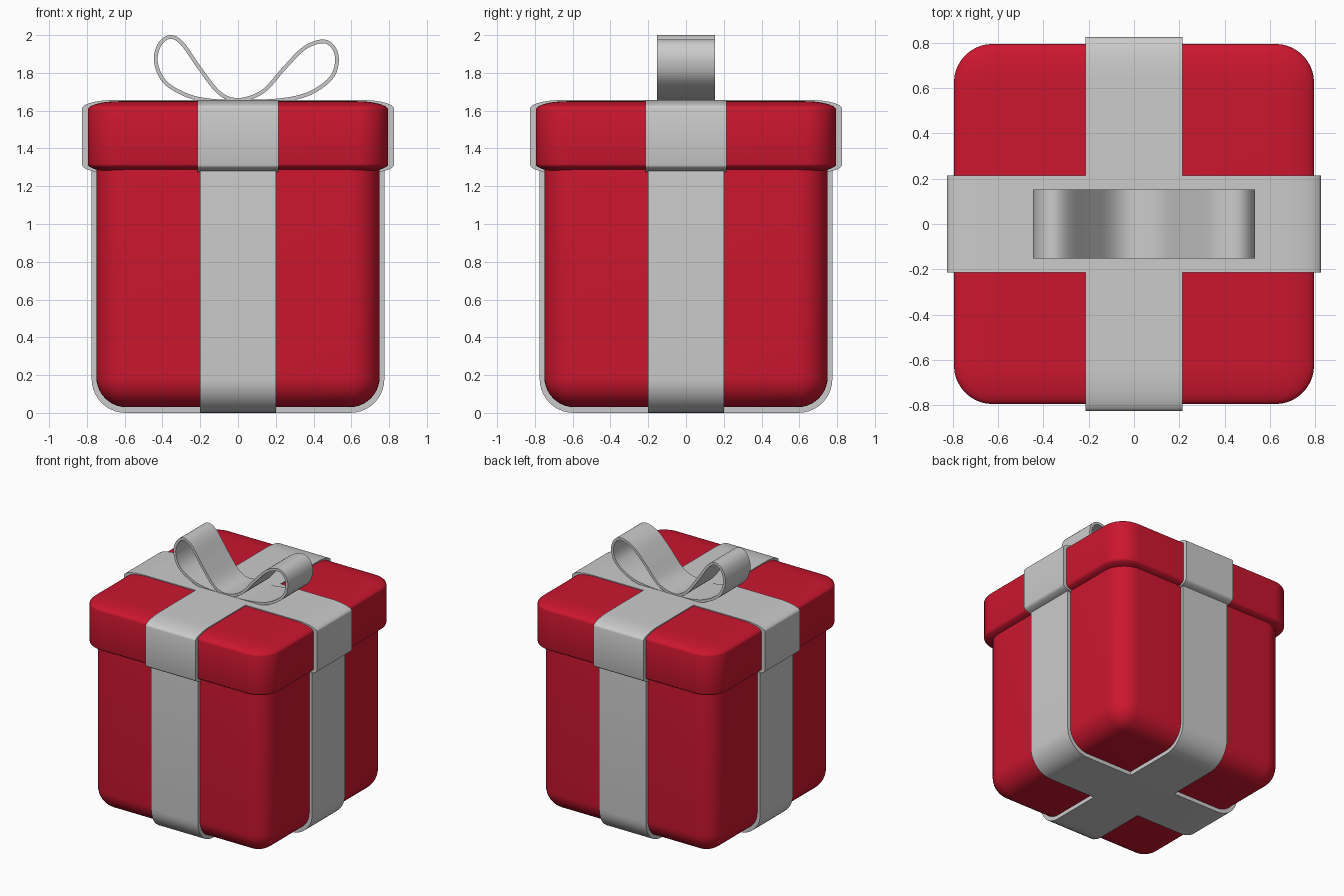
import bpy, bmesh
from mathutils import Vector

if "Cube" in bpy.data.objects:
    bpy.data.objects.remove(bpy.data.objects["Cube"])

red = bpy.data.materials.new("red_paper")
red.diffuse_color = (0.60, 0.008, 0.028, 1)
red.use_nodes = True
red.node_tree.nodes["Principled BSDF"].inputs["Base Color"].default_value = red.diffuse_color


def finish(name, bm, mat=None):
    bmesh.ops.recalc_face_normals(bm, faces=bm.faces)
    me = bpy.data.meshes.new(name)
    bm.to_mesh(me)
    bm.free()
    ob = bpy.data.objects.new(name, me)
    bpy.context.collection.objects.link(ob)
    if mat:
        me.materials.append(mat)
    bpy.ops.object.select_all(action='DESELECT')
    ob.select_set(True)
    bpy.context.view_layer.objects.active = ob
    bpy.ops.object.shade_smooth_by_angle(angle=0.7)
    return ob


def rounded_box(name, hx, hy, z0, z1, r, rz, axis=None, mat=None):
    """Box with corner radius r in plan and rz in height.
    With axis given, only edges along that axis are rounded."""
    k = r / rz
    bm = bmesh.new()
    bmesh.ops.create_cube(bm, size=2)
    bmesh.ops.scale(bm, vec=(hx, hy, (z1 - z0) / 2 * k), verts=bm.verts)
    edges = [e for e in bm.edges if axis is None or
             abs((e.verts[0].co - e.verts[1].co).normalized()[axis]) > 0.9]
    bmesh.ops.bevel(bm, geom=edges, offset=r, offset_type='OFFSET',
                    segments=10, profile=0.5, affect='EDGES')
    bmesh.ops.scale(bm, vec=(1, 1, 1 / k), verts=bm.verts)
    bmesh.ops.translate(bm, vec=(0, 0, (z0 + z1) / 2), verts=bm.verts)
    return finish(name, bm, mat)


# box and lid
rounded_box("box_body", 0.75, 0.75, 0.03, 1.5, 0.16, 0.16, mat=red)
rounded_box("box_lid", 0.795, 0.795, 1.273, 1.65, 0.17, 0.045, mat=red)

# ribbon bands around body and lid, in both directions
for tag, axis in (("side", 1), ("front", 0)):
    for part, h, w, z0, z1, r, rz in (
            ("body", 0.775, 0.20, 0.0, 1.5, 0.18, 0.18),
            ("lid", 0.825, 0.214, 1.267, 1.657, 0.18, 0.045)):
        hx, hy = (h, w) if axis == 1 else (w, h)
        rounded_box(f"{part}_ribbon_{tag}", hx, hy, z0, z1, r, rz, axis)

# bow: one closed strip with two loops
path = [Vector((x, 0, z)) for x, z in (
    (0, 1.657), (-0.10, 1.695), (-0.20, 1.82), (-0.295, 1.955), (-0.36, 1.99),
    (-0.415, 1.95), (-0.435, 1.86), (-0.39, 1.755), (-0.28, 1.685),
    (-0.16, 1.655), (0.0, 1.648), (0.22, 1.655), (0.375, 1.69), (0.49, 1.77),
    (0.524, 1.86), (0.505, 1.935), (0.447, 1.967), (0.35, 1.93),
    (0.245, 1.825), (0.13, 1.70))]
n, steps = len(path), 6
pts = []
for i in range(n):
    a, b, c, d = (path[(i + j) % n] for j in (-1, 0, 1, 2))
    for s in range(steps):
        t = s / steps
        pts.append(0.5 * (2 * b + (c - a) * t + (2 * a - 5 * b + 4 * c - d) * t * t
                          + (3 * b - a - 3 * c + d) * t ** 3))
bm = bmesh.new()
rings = []
half_w, half_t = 0.153, 0.01
for i, p in enumerate(pts):
    tan = (pts[(i + 1) % len(pts)] - pts[i - 1]).normalized()
    nrm = Vector((-tan.z, 0, tan.x))
    rings.append([bm.verts.new(p + nrm * half_t * u + Vector((0, half_w * v, 0)))
                  for u, v in ((-1, -1), (1, -1), (1, 1), (-1, 1))])
for i, ring in enumerate(rings):
    prev = rings[i - 1]
    for j in range(4):
        k = (j + 1) % 4
        bm.faces.new((prev[j], prev[k], ring[k], ring[j]))
finish("bow", bm)
